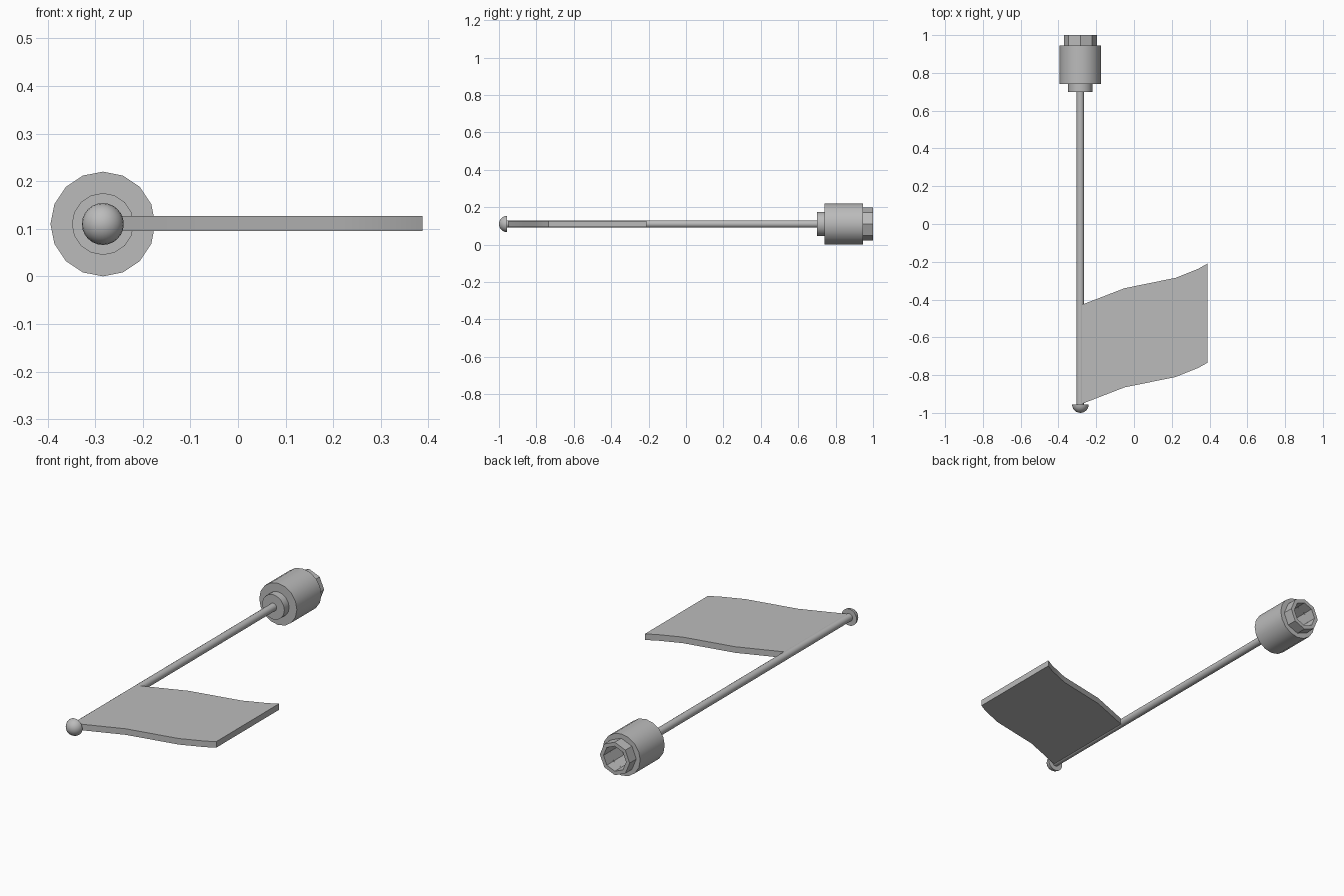
import bpy, bmesh, math

cube = bpy.data.objects.get("Cube")
if cube:
    bpy.data.objects.remove(cube)

AXIS_X, AXIS_Z = -0.284, 0.11

grey = bpy.data.materials.new("plain grey")
grey.use_nodes = True
colour = (0.5, 0.5, 0.5, 1)
grey.diffuse_color = colour
grey.node_tree.nodes["Principled BSDF"].inputs["Base Color"].default_value = colour


def finish(name, bm, angle):
    bmesh.ops.recalc_face_normals(bm, faces=bm.faces)
    mesh = bpy.data.meshes.new(name)
    bm.to_mesh(mesh)
    bm.free()
    mesh.materials.append(grey)
    obj = bpy.data.objects.new(name, mesh)
    bpy.context.collection.objects.link(obj)
    bpy.ops.object.select_all(action='DESELECT')
    obj.select_set(True)
    bpy.context.view_layer.objects.active = obj
    bpy.ops.object.shade_smooth_by_angle(angle=math.radians(angle))
    return obj


def lathe(name, profile, sides, angle=35):
    """Turn (radius, y) points around the pole axis; radius 0 closes an end."""
    bm = bmesh.new()
    rings = []
    for r, y in profile:
        count = sides if r > 0 else 1
        rings.append([bm.verts.new((AXIS_X + r * math.cos(math.tau * i / sides), y,
                                    AXIS_Z + r * math.sin(math.tau * i / sides)))
                      for i in range(count)])
    for a, b in zip(rings, rings[1:]):
        for i in range(sides):
            j = (i + 1) % sides
            corners = [a[i % len(a)], a[j % len(a)], b[j % len(b)], b[i % len(b)]]
            bm.faces.new(list(dict.fromkeys(corners)))
    return finish(name, bm, angle)


# Pole with its half-round finial
lathe("pole", [(0, -0.96), (0.02, -0.96), (0.02, 0.72), (0, 0.72)], 16)
steps = 6
dome = [(0.044 * math.sin(math.pi / 2 * i / steps),
         -0.956 - 0.044 * math.cos(math.pi / 2 * i / steps)) for i in range(steps + 1)]
lathe("finial", dome + [(0, -0.956)], 24)

# Holder: collar and barrel, then an eight-sided open socket
lathe("holder_barrel", [(0, 0.7), (0.065, 0.7), (0.065, 0.74), (0.11, 0.74),
                        (0.11, 0.945), (0.064, 0.945)], 16)
lathe("holder_socket", [(0.087, 0.945), (0.087, 1.0), (0.066, 1.0),
                        (0.066, 0.86), (0, 0.86)], 8, 20)

# Waving flag: one wavy edge, offset down the pole and given thickness
edge = [(-0.284, -0.43), (-0.27, -0.425), (-0.05, -0.34), (0.22, -0.285),
        (0.34, -0.237), (0.388, -0.21)]
drop = 0.525
bm = bmesh.new()
outline = edge + [(x, y - drop) for x, y in reversed(edge)]
base = bm.faces.new([bm.verts.new((x, y, 0.095)) for x, y in outline])
solid = bmesh.ops.extrude_face_region(bm, geom=[base])
bmesh.ops.translate(bm, vec=(0, 0, 0.032),
                    verts=[v for v in solid["geom"] if isinstance(v, bmesh.types.BMVert)])
finish("flag", bm, 35)
